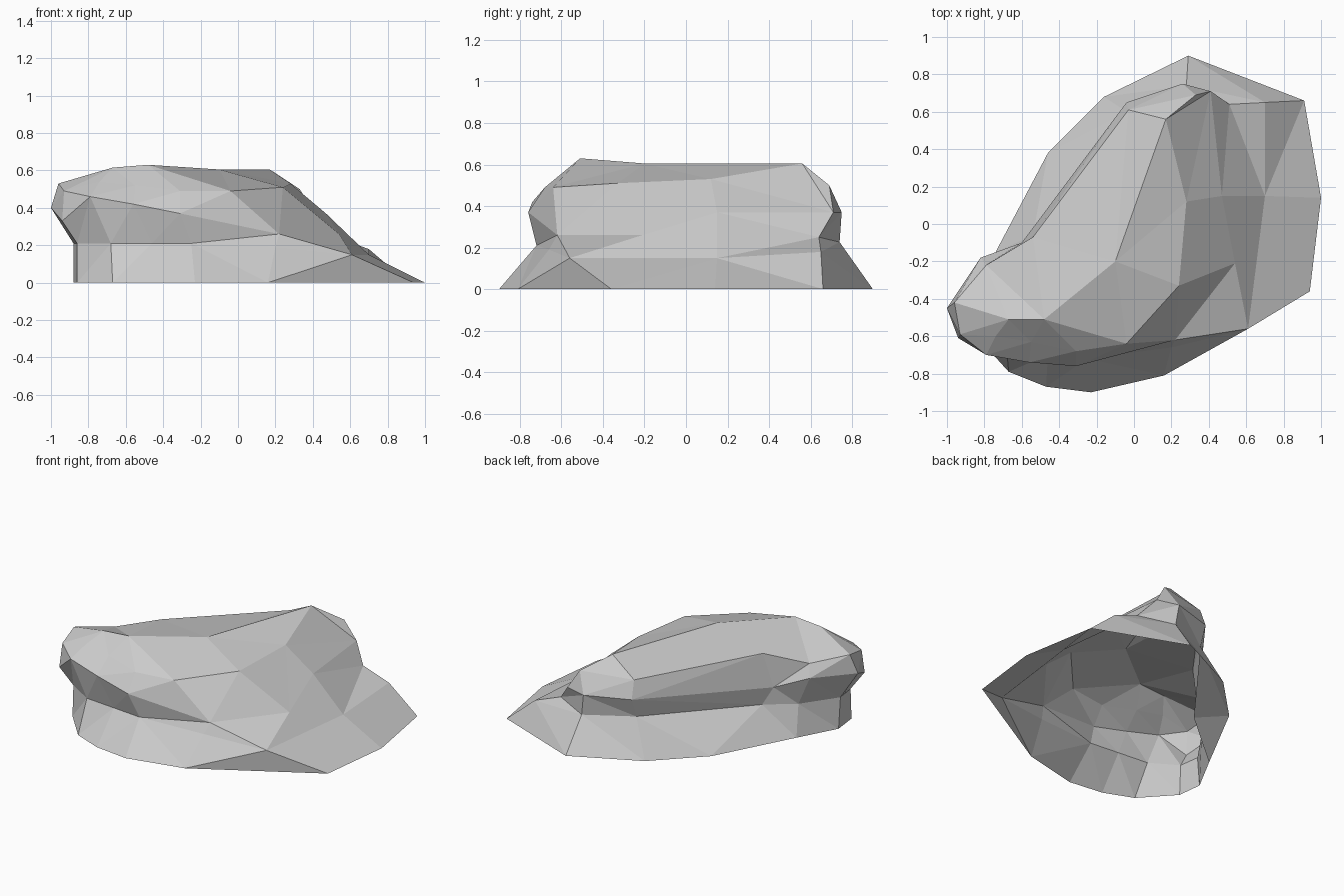
import bpy
import bmesh
from mathutils import Vector

default_cube = bpy.data.objects.get("Cube")
if default_cube:
    bpy.data.objects.remove(default_cube, do_unlink=True)


def flat_material(name, shade):
    """One plain grey material, used in the viewport and in renders."""
    colour = (shade, shade, shade, 1)
    material = bpy.data.materials.new(name)
    material.use_nodes = True
    material.diffuse_color = colour
    shader = material.node_tree.nodes["Principled BSDF"]
    shader.inputs["Base Color"].default_value = colour
    shader.inputs["Roughness"].default_value = 0.9
    return material


def waist_height(x, y):
    """The groove rises to the back and sinks towards the long slope."""
    return 0.21 - 0.1 * max(0, x) + 0.06 * max(0, y)


# Contours run anticlockwise from the front corner of the long slope
ground_outline = [(.94, -.36), (1, .14), (.91, .66), (.29, .9), (-.16, .68),
                  (-.46, .38), (-.74, -.15), (-.88, -.41), (-.86, -.58),
                  (-.67, -.79), (-.47, -.87), (-.23, -.9), (.16, -.81)]

# Groove between the skirt and the overhanging cap
waist_outline = [(.61, -.56), (.7, .15), (.7, .65), (.28, .74), (-.04, .6),
                 (-.54, -.06), (-.72, -.2), (-.88, -.43), (-.86, -.57),
                 (-.68, -.68), (-.46, -.7), (-.25, -.72), (.2, -.66)]

# Widest edge of the cap
lip_contour = [(.54, -.21, .26), (.47, .15, .37), (.51, .64, .25),
               (.26, .75, .37), (-.04, .65, .38), (-.6, -.1, .33),
               (-.82, -.18, .42), (-1, -.45, .4), (-.94, -.61, .33),
               (-.79, -.7, .46), (-.56, -.74, .42), (-.31, -.76, .37),
               (.22, -.62, .26)]

# Upper shoulder of the cap
shoulder_contour = [(.24, -.33, .51), (.28, .12, .53), (.41, .71, .37),
                    (.33, .69, .5), (-.03, .61, .5), (-.54, -.07, .56),
                    (-.79, -.22, .5), (-.96, -.42, .53), (-.93, -.59, .49),
                    (-.74, -.6, .54), (-.55, -.63, .52), (-.31, -.68, .49),
                    (-.04, -.64, .49)]

# Crest line along the top, from back to front left
crest = {"back": (.17, .56, .605), "middle": (-.1, -.2, .605),
         "peak": (-.48, -.51, .63), "end": (-.67, -.51, .615)}
crest_order = ("middle middle back back back middle peak "
               "end end end peak peak middle").split()


def loft(mesh, lower, upper):
    """Join two rings of vertices, dropping corners that coincide."""
    count = len(lower)
    for i in range(count):
        j = (i + 1) % count
        corners = list(dict.fromkeys((lower[i], lower[j], upper[j], upper[i])))
        if len(corners) > 2:
            mesh.faces.new(corners)


def build_rock():
    mesh = bmesh.new()
    contours = [
        [(x, y, 0) for x, y in ground_outline],
        [(x, y, waist_height(x, y)) for x, y in waist_outline],
        lip_contour,
        shoulder_contour,
    ]
    rings = [[mesh.verts.new(Vector(point)) for point in contour]
             for contour in contours]

    # The top ring folds onto the crest line, which closes the cap
    crest_verts = {name: mesh.verts.new(Vector(point))
                   for name, point in crest.items()}
    rings.append([crest_verts[name] for name in crest_order])

    for lower, upper in zip(rings, rings[1:]):
        loft(mesh, lower, upper)

    # Split into flat facets; the underside stays open
    bmesh.ops.triangulate(mesh, faces=mesh.faces[:], quad_method='SHORT_EDGE')
    for face in mesh.faces:
        face.smooth = False

    data = bpy.data.meshes.new("rock")
    mesh.to_mesh(data)
    mesh.free()
    data.materials.append(flat_material("stone_grey", 0.6))
    rock = bpy.data.objects.new("rock", data)
    bpy.context.collection.objects.link(rock)
    return rock


build_rock()
